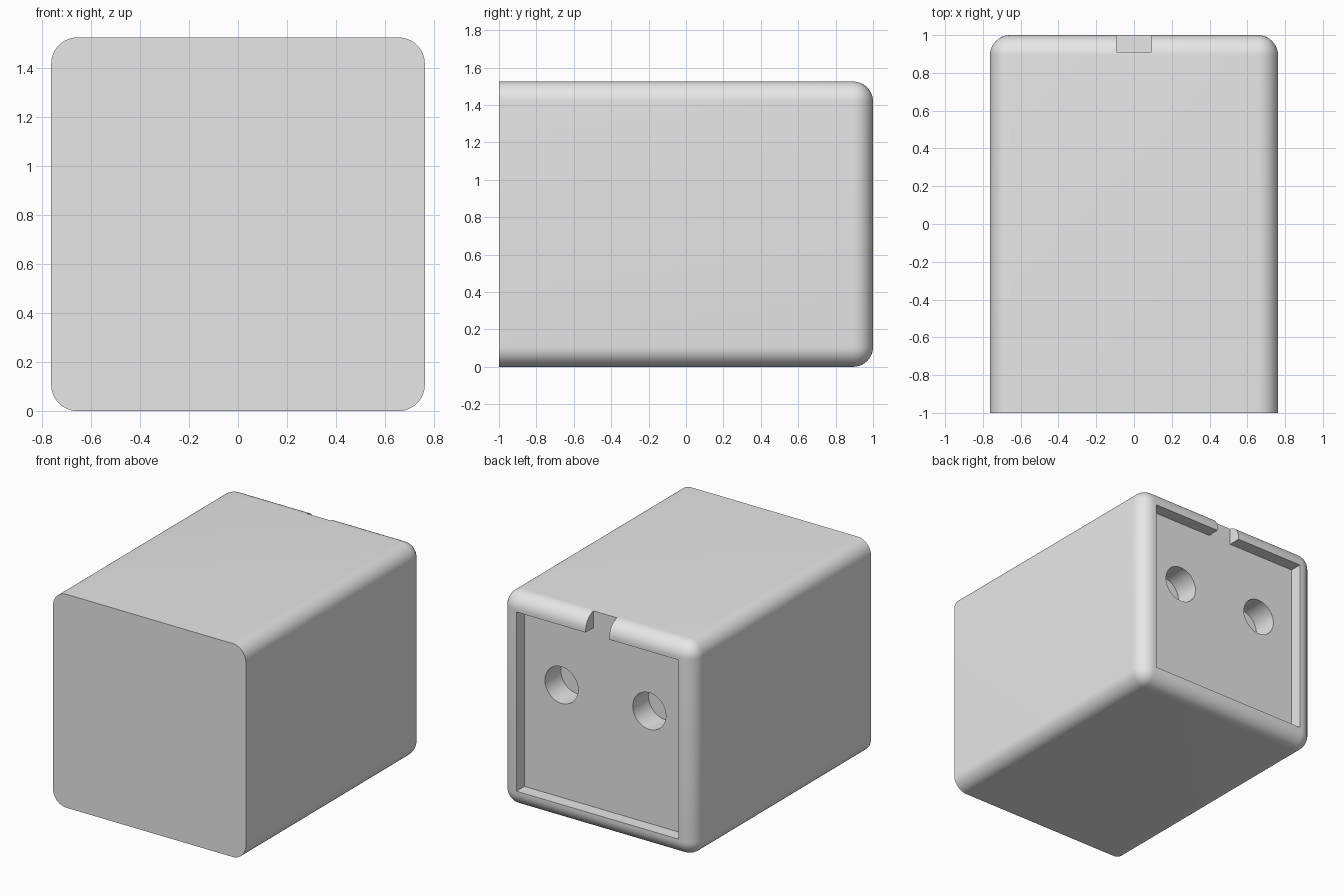
import bpy
import bmesh
import math
from mathutils import Matrix, Vector

if "Cube" in bpy.data.objects:
    bpy.data.objects.remove(bpy.data.objects["Cube"], do_unlink=True)

SIZE = 1.525          # width and height
MID = SIZE / 2
RADIUS = 0.107        # rounding of the long and rear edges
FLOOR = 0.91          # y of the recessed rear panel

grey = bpy.data.materials.new("light_grey")
grey.use_nodes = True
grey.diffuse_color = (0.8, 0.8, 0.8, 1)
grey.node_tree.nodes["Principled BSDF"].inputs["Base Color"].default_value = (0.8, 0.8, 0.8, 1)


def add_object(name, bm):
    mesh = bpy.data.meshes.new(name)
    bm.to_mesh(mesh)
    bm.free()
    mesh.materials.append(grey)
    obj = bpy.data.objects.new(name, mesh)
    bpy.context.collection.objects.link(obj)
    return obj


def box(low, high):
    low, high = Vector(low), Vector(high)
    bm = bmesh.new()
    place = Matrix.Translation((low + high) / 2) @ Matrix.Diagonal((*(high - low), 1))
    bmesh.ops.create_cube(bm, size=1, matrix=place)
    return bm


def rod(x, z, radius, y0, y1):
    bm = bmesh.new()
    place = Matrix.Translation((x, (y0 + y1) / 2, z)) @ Matrix.Rotation(math.pi / 2, 4, "X")
    bmesh.ops.create_cone(bm, cap_ends=True, segments=64, radius1=radius,
                          radius2=radius, depth=y1 - y0, matrix=place)
    return bm


# Housing: every edge rounded except those around the flat front
bm = box((-MID, -1, 0), (MID, 1, SIZE))
rounded = [e for e in bm.edges if any(v.co.y > 0 for v in e.verts)]
bmesh.ops.bevel(bm, geom=rounded, offset=RADIUS, offset_type="OFFSET",
                segments=12, profile=0.5, affect="EDGES", clamp_overlap=True)
housing = add_object("housing", bm)

# Cutters: square rear recess, notch in its top rim, two blind round holes
inset = 0.64
cutters = [
    add_object("recess_cutter", box((-inset, FLOOR, MID - inset), (inset, 1.2, MID + inset))),
    add_object("notch_cutter", box((-0.093, FLOOR, MID), (0.093, 1.2, SIZE + 0.2))),
]
for side, sign in (("left", 1), ("right", -1)):
    cutters.append(add_object(side + "_hole_cutter",
                              rod(sign * 0.347, 0.925, 0.131, FLOOR - 0.18, 1.2)))

bpy.ops.object.select_all(action="DESELECT")
housing.select_set(True)
bpy.context.view_layer.objects.active = housing
for cutter in cutters:
    cutter.hide_render = True
    mod = housing.modifiers.new(cutter.name, "BOOLEAN")
    mod.operation = "DIFFERENCE"
    mod.solver = "EXACT"
    mod.object = cutter
    bpy.ops.object.modifier_apply(modifier=mod.name)
    bpy.data.objects.remove(cutter, do_unlink=True)

bpy.ops.object.shade_smooth_by_angle(angle=math.radians(30))
